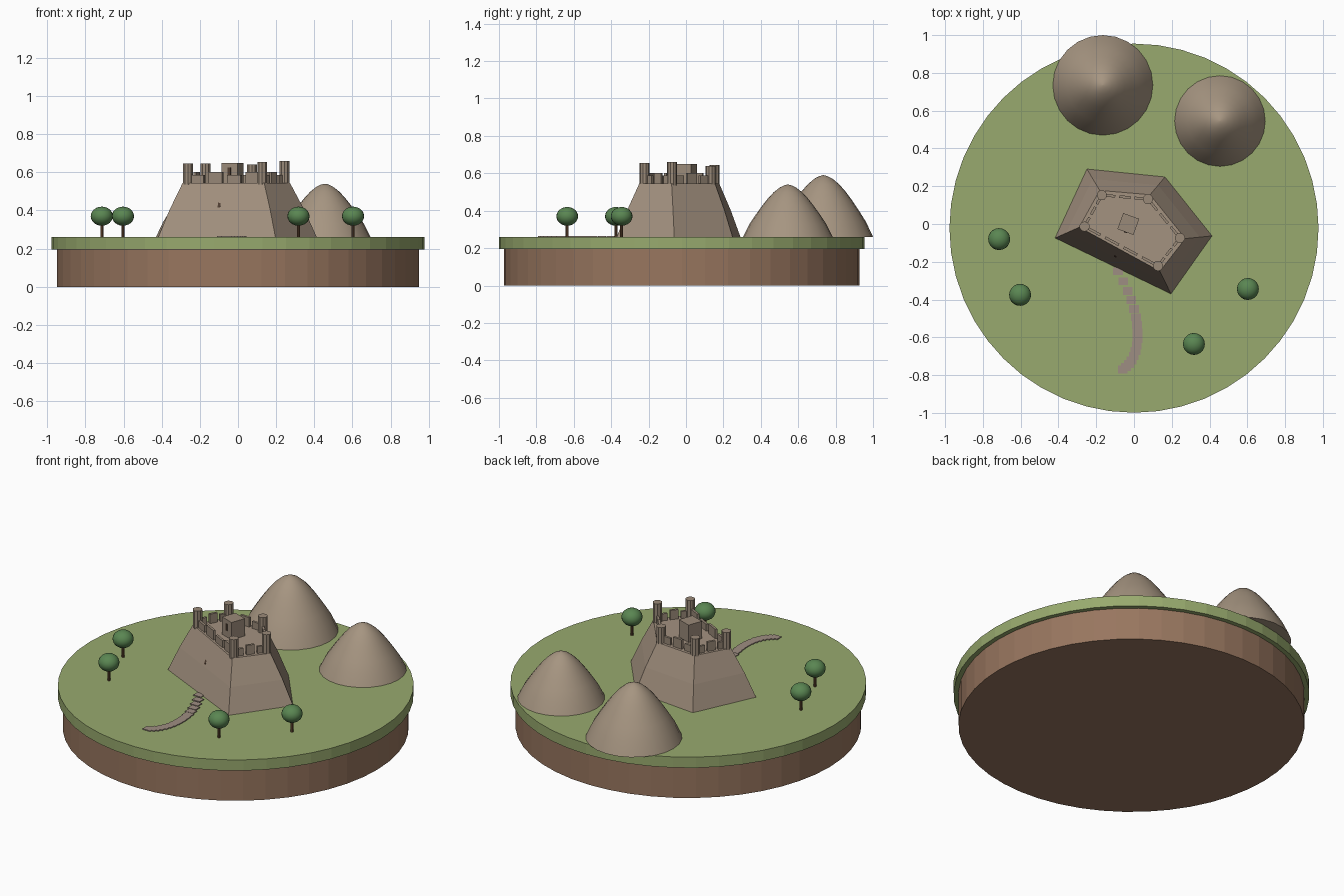
import bpy, bmesh, math
from mathutils import Vector, Matrix

cube = bpy.data.objects.get("Cube")
if cube:
    bpy.data.objects.remove(cube, do_unlink=True)


def material(name, r, g, b):
    """Flat material from sRGB bytes, stored as linear values."""
    col = [((c / 255 + 0.055) / 1.055) ** 2.4 for c in (r, g, b)] + [1]
    m = bpy.data.materials.new(name)
    m.use_nodes = True
    m.diffuse_color = col
    m.node_tree.nodes["Principled BSDF"].inputs["Base Color"].default_value = col
    return m


GRASS = material("grass green", 152, 170, 110)
EARTH = material("earth brown", 152, 118, 95)
ROCK = material("mountain rock", 166, 149, 129)
MOUND = material("mound stone", 164, 146, 128)
STONE = material("wall stone", 154, 138, 121)
PATH = material("path stone", 158, 141, 130)
LEAF = material("leaf green", 90, 134, 82)
BARK = material("bark brown", 105, 75, 52)
DARK = material("dark wood", 80, 62, 50)

GROUND = 0.26
DECK = 0.545


def finish(name, bm, mat, smooth=None):
    bmesh.ops.recalc_face_normals(bm, faces=bm.faces)
    me = bpy.data.meshes.new(name)
    bm.to_mesh(me)
    bm.free()
    me.materials.append(mat)
    ob = bpy.data.objects.new(name, me)
    bpy.context.collection.objects.link(ob)
    if smooth:
        bpy.ops.object.select_all(action='DESELECT')
        ob.select_set(True)
        bpy.context.view_layer.objects.active = ob
        bpy.ops.object.shade_smooth_by_angle(angle=math.radians(smooth))
    return ob


def cylinder(name, x, y, z0, z1, r, sides, mat):
    bm = bmesh.new()
    bmesh.ops.create_cone(bm, cap_ends=True, segments=sides, radius1=r, radius2=r,
                          depth=z1 - z0, matrix=Matrix.Translation((x, y, (z0 + z1) / 2)))
    return finish(name, bm, mat)


def box(name, centre, size, mat, turn=0, tilt=0):
    bm = bmesh.new()
    bmesh.ops.create_cube(bm, size=1, matrix=Matrix.Translation(centre)
                          @ Matrix.Rotation(turn, 4, 'Z') @ Matrix.Rotation(tilt, 4, 'X')
                          @ Matrix.Diagonal((*size, 1)))
    return finish(name, bm, mat)


def loft(name, rings, mat, smooth=None):
    """Closed solid through rings of equal point counts."""
    bm = bmesh.new()
    loops = [[bm.verts.new(p) for p in ring] for ring in rings]
    n = len(loops[0])
    for a, b in zip(loops, loops[1:]):
        for i in range(n):
            j = (i + 1) % n
            bm.faces.new((a[i], a[j], b[j], b[i]))
    bm.faces.new(loops[0][::-1])
    bm.faces.new(loops[-1])
    return finish(name, bm, mat, smooth)


# Round ground: earth drum with a grass slab
cylinder("earth_base", 0, -0.022, 0, 0.2, 0.95, 48, EARTH)
cylinder("grass_slab", 0, -0.022, 0.195, GROUND, 0.977, 48, GRASS)

# Mountains: rounded bell profiles
BELL = [(1, 0), (0.86, 0.24), (0.72, 0.42), (0.57, 0.6), (0.44, 0.74),
        (0.32, 0.85), (0.18, 0.945), (0.08, 0.985), (0.01, 1)]


def mountain(name, x, y, radius, height):
    rings = [[(x + radius * r * math.cos(math.tau * i / 24),
               y + radius * r * math.sin(math.tau * i / 24),
               GROUND + height * h) for i in range(24)] for r, h in BELL]
    loft(name, rings, ROCK, 35)


mountain("large_mountain", -0.165, 0.735, 0.265, 0.33)
mountain("small_mountain", 0.455, 0.545, 0.24, 0.28)

# Five-sided mound under the fort
FOOT = [Vector(p) for p in ((-0.418, -0.074), (0.196, -0.37), (0.413, -0.063),
                            (0.164, 0.249), (-0.249, 0.291))]
CREST = [Vector(p) for p in ((-0.29, -0.017), (0.137, -0.25), (0.272, -0.077),
                             (0.085, 0.155), (-0.182, 0.178))]
rings = []
for h, t in ((0, 0), (0.5, 0.46), (1, 1)):
    rings.append([(*f.lerp(c, t), GROUND + (DECK - GROUND) * h)
                  for f, c in zip(FOOT, CREST)])
loft("fort_mound", rings, MOUND)

# Corner towers, joined by broken parapet walls
TOWERS = [Vector(p) for p in ((-0.262, -0.013), (0.127, -0.222), (0.243, -0.074),
                              (0.074, 0.132), (-0.17, 0.153))]
TOPS = (0.645, 0.655, 0.66, 0.64, 0.645)
for i, (p, top) in enumerate(zip(TOWERS, TOPS)):
    cylinder(f"tower_{i + 1}", p.x, p.y, DECK - 0.01, top, 0.027, 10, STONE)
    q = TOWERS[(i + 1) % 5]
    edge = q - p
    turn = math.atan2(edge.y, edge.x)
    count = 4 if edge.length > 0.3 else 3
    for k in range(count):
        c = p.lerp(q, (k + 0.5) / count)
        high = 0.06 if k % 2 else 0.045
        box(f"parapet_{i + 1}_{k + 1}", (c.x, c.y, DECK + high / 2 - 0.003),
            (edge.length / count * 0.74, 0.014, high), STONE, turn)

# Square keep with its door
turn = math.radians(-20)
box("keep", (-0.03, 0, 0.595), (0.09, 0.09, 0.11), STONE, turn)
front = Matrix.Rotation(turn, 3, 'Z') @ Vector((0, -0.046, 0))
box("keep_door", (-0.03 + front.x, front.y, 0.605), (0.016, 0.006, 0.04), DARK, turn)

# Slit doorway lying on the front slope
side = FOOT[1] - FOOT[0]
slope = math.atan2(side.y, side.x)
out = Vector((side.y, -side.x)).normalized()
t = (0.44 - GROUND) / (DECK - GROUND)
a, b = FOOT[0].lerp(CREST[0], t), FOOT[1].lerp(CREST[1], t)
spot = a.lerp(b, (-0.095 - a.x) / (b.x - a.x))
lean = math.atan2((CREST[0] - FOOT[0]).dot(-out), DECK - GROUND)
box("mound_door", (spot.x, spot.y, 0.44), (0.015, 0.009, 0.055), DARK, slope, -lean)

# Curving stepped path
BEND = [Vector(p) for p in ((-0.085, -0.25), (0.07, -0.52), (0.03, -0.72), (-0.06, -0.77))]
for i in range(16):
    t = i / 15
    ab, bc, cd = [u.lerp(v, t) for u, v in zip(BEND, BEND[1:])]
    c = ab.lerp(bc, t).lerp(bc.lerp(cd, t), t)
    box(f"path_slab_{i + 1}", (c.x, c.y, GROUND + 0.002), (0.052, 0.042, 0.006), PATH)

# Round trees
for i, (x, y) in enumerate(((-0.714, -0.08), (-0.603, -0.375), (0.603, -0.344), (0.317, -0.635))):
    cylinder(f"tree_trunk_{i + 1}", x, y, GROUND - 0.005, 0.34, 0.008, 8, BARK)
    bm = bmesh.new()
    bmesh.ops.create_uvsphere(bm, u_segments=20, v_segments=12, radius=1,
                              matrix=Matrix.Translation((x, y, 0.37))
                              @ Matrix.Diagonal((0.058, 0.058, 0.05, 1)))
    finish(f"tree_crown_{i + 1}", bm, LEAF, 40)
